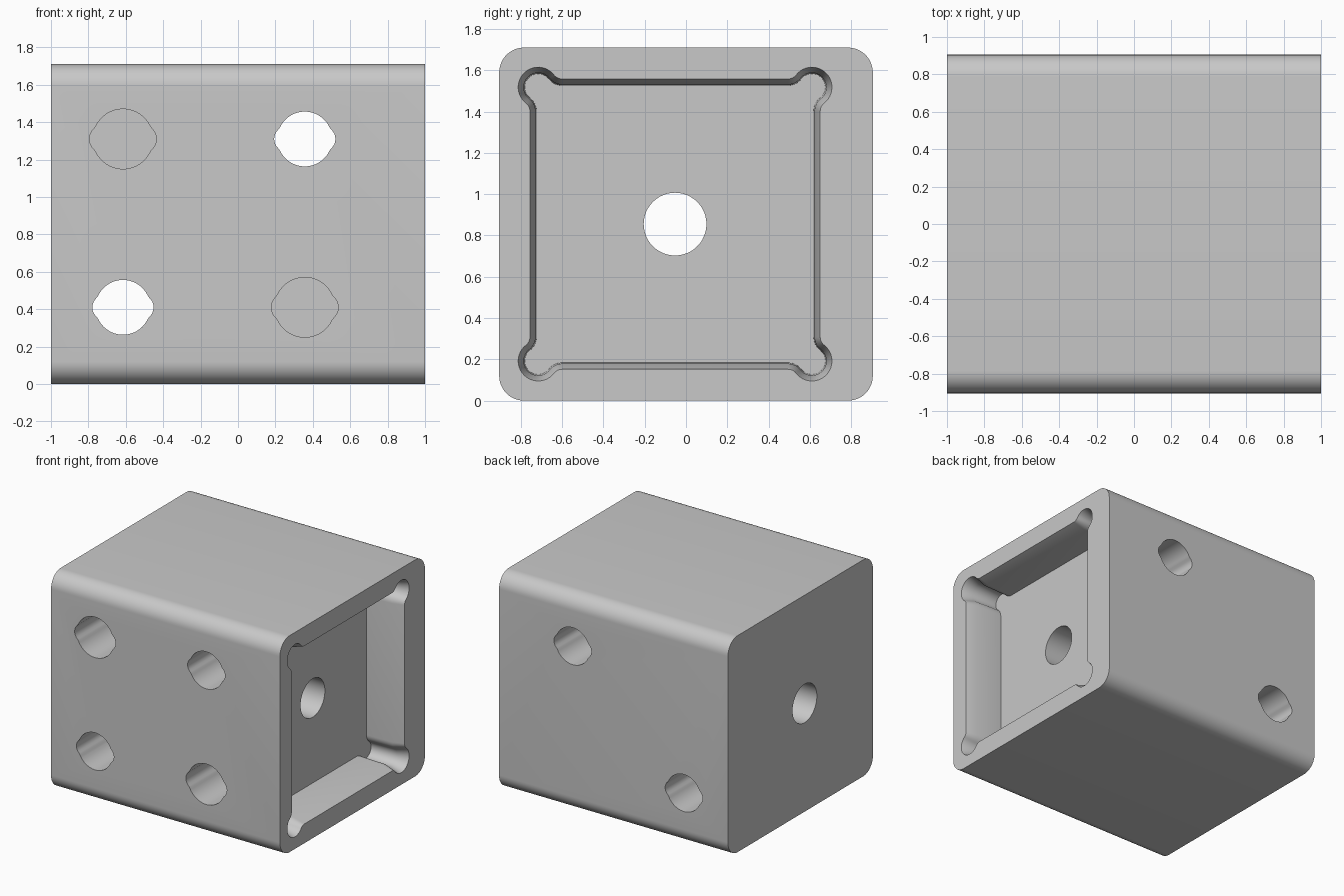
import bpy
import bmesh
from math import sin, cos, pi, sqrt, atan2, radians

cube = bpy.data.objects.get("Cube")
if cube:
    bpy.data.objects.remove(cube, do_unlink=True)

grey = bpy.data.materials.new("plain grey")
grey.use_nodes = True
colour = (0.58, 0.58, 0.58, 1)
grey.diffuse_color = colour
grey.node_tree.nodes["Principled BSDF"].inputs["Base Color"].default_value = colour

HALF_Y, HEIGHT, EDGE = 0.905, 1.71, 0.12
MID_Y, MID_Z = -0.053, HEIGHT / 2


def loft(name, rings):
    """Closed solid through a list of equal-length point rings."""
    bm = bmesh.new()
    loops = [[bm.verts.new(p) for p in ring] for ring in rings]
    n = len(loops[0])
    for a, b in zip(loops, loops[1:]):
        for i in range(n):
            j = (i + 1) % n
            bm.faces.new((a[i], a[j], b[j], b[i]))
    bm.faces.new(loops[0][::-1])
    bm.faces.new(loops[-1])
    bmesh.ops.recalc_face_normals(bm, faces=bm.faces)
    mesh = bpy.data.meshes.new(name)
    bm.to_mesh(mesh)
    bm.free()
    mesh.materials.append(grey)
    obj = bpy.data.objects.new(name, mesh)
    bpy.context.collection.objects.link(obj)
    return obj


def arc(cx, cy, r, start, end, steps):
    return [(cx + r * cos(start + (end - start) * i / steps),
             cy + r * sin(start + (end - start) * i / steps))
            for i in range(steps + 1)]


def body_outline():
    pts = []
    for k, (sy, sz) in enumerate([(1, 1), (-1, 1), (-1, -1), (1, -1)]):
        pts += arc(sy * (HALF_Y - EDGE), MID_Z + sz * (MID_Z - EDGE),
                   EDGE, k * pi / 2, (k + 1) * pi / 2, 12)
    return pts


def pocket_outline(inset):
    """Square with a round relief at each corner, blended into the walls."""
    wall, lobe, end = 0.703, 0.663, 0.547
    r_lobe, r_blend = 0.097, 0.05
    cx = wall + r_blend
    lean = atan2(lobe - end, lobe - cx)
    blend = r_blend + inset
    corner = arc(cx, end, blend, pi, lean, 6)
    turn = lean - pi
    corner += arc(lobe, lobe, r_lobe - inset, turn, pi / 2 - turn, 24)[1:-1]
    corner += arc(end, cx, blend, pi / 2 - lean, -pi / 2, 6)
    pts = []
    for k in range(4):
        c, s = cos(k * pi / 2), sin(k * pi / 2)
        pts += [(c * y - s * z, s * y + c * z) for y, z in corner]
    return [(MID_Y + y, MID_Z + z) for y, z in pts]


def eared_circle(size, steps=72):
    """Circle with a small round ear on each side."""
    offset, ear = 0.105, 0.074
    pts = []
    for i in range(steps):
        a = 2 * pi * i / steps
        inside = ear ** 2 - (offset * sin(a)) ** 2
        r = 0.16
        if inside > 0:
            r = max(r, offset * abs(cos(a)) + sqrt(inside))
        pts.append((size * r * cos(a), size * r * sin(a)))
    return pts


def along_x(outline, x):
    return [(x, y, z) for y, z in outline]


# Main block with rounded lengthwise edges
block = loft("block", [along_x(body_outline(), x) for x in (-1, 1)])
cutters = []

# Recess with bevelled mouth
cutters.append(loft("pocket_cutter", [
    along_x(pocket_outline(inset), x)
    for x, inset in ((1.1, 0), (1, 0), (0.91, 0.027), (0.69, 0.032))]))

# Round hole from the recess floor through the end wall
circle = arc(MID_Y, MID_Z, 0.152, 0, 2 * pi, 48)[:-1]
cutters.append(loft("centre_hole_cutter",
                    [along_x(circle, x) for x in (-1.1, 0.8)]))

# Eared holes: two run right through, two wider ones are blind
for name, x, z, size, depth_y in (
        ("through_hole_upper", 0.357, 1.31, 0.915, 1.1),
        ("through_hole_lower", -0.615, 0.41, 0.915, 1.1),
        ("blind_hole_upper", -0.615, 1.31, 1, 0.5),
        ("blind_hole_lower", 0.357, 0.41, 1, 0.5)):
    cutters.append(loft(name, [
        [(x + u, y, z + v) for u, v in eared_circle(size)]
        for y in (-1.1, depth_y)]))

# Cut and apply
bpy.context.view_layer.objects.active = block
for cutter in cutters:
    cutter.hide_render = True
    mod = block.modifiers.new(cutter.name, "BOOLEAN")
    mod.operation = "DIFFERENCE"
    mod.solver = "EXACT"
    mod.object = cutter
    bpy.ops.object.modifier_apply(modifier=mod.name)
    bpy.data.objects.remove(cutter, do_unlink=True)

# Smooth curves, crisp edges
for obj in bpy.context.selected_objects:
    obj.select_set(False)
block.select_set(True)
bpy.ops.object.shade_smooth_by_angle(angle=radians(30))
